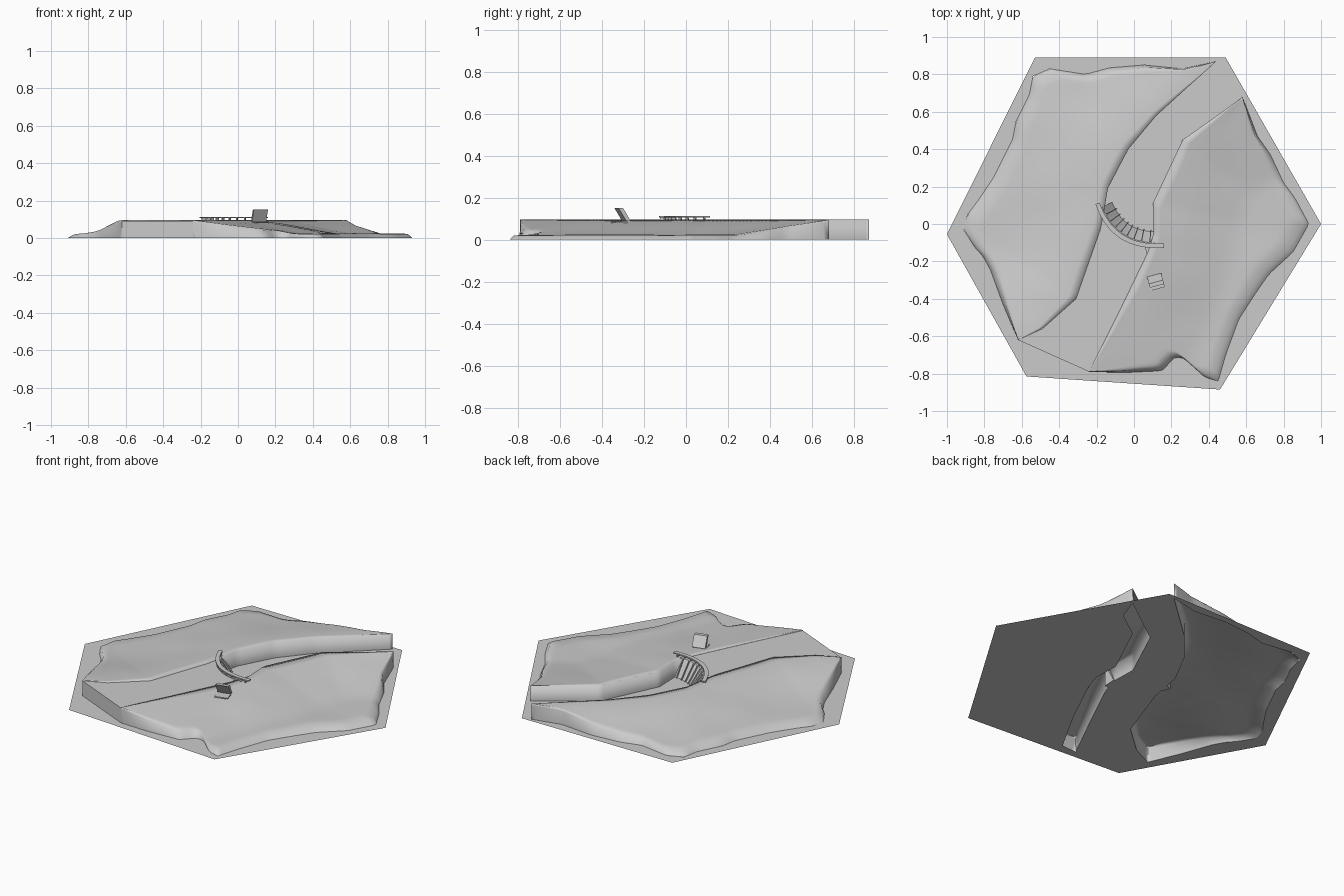
import bpy, bmesh, math
from mathutils import Vector, noise

if "Cube" in bpy.data.objects:
    bpy.data.objects.remove(bpy.data.objects["Cube"])

HEX = [(-1, -.055), (-.575, -.815), (.46, -.885), (1, 0), (.49, .89), (-.53, .89)]
LEFT_RIVER = [(-.62, -.62), (-.49, -.56), (-.31, -.40), (-.24, -.20), (-.18, -.03),
              (-.155, .10), (-.14, .19), (-.03, .40), (.12, .58), (.44, .87)]
LEFT_COAST = [(-.62, -.62), (-.70, -.43), (-.77, -.24), (-.81, -.17), (-.855, -.12), (-.91, -.03),
              (-.89, .05), (-.83, .13), (-.75, .25), (-.65, .45), (-.63, .55), (-.56, .69), (-.54, .79),
              (-.45, .83), (-.26, .80), (-.13, .835), (.05, .85), (.26, .83), (.44, .87)]
RIGHT_RIVER = [(-.24, -.79), (-.08, -.47), (.07, -.16), (.105, -.05), (.10, .11),
               (.18, .28), (.26, .45), (.43, .57), (.58, .68)]
RIGHT_COAST = [(-.24, -.79), (-.06, -.795), (.15, -.785), (.22, -.71), (.27, -.72), (.38, -.82),
               (.45, -.84), (.49, -.70), (.56, -.51), (.65, -.37), (.72, -.27), (.85, -.15),
               (.935, 0), (.86, .14), (.80, .22), (.73, .37), (.66, .47), (.58, .68)]
WATER = .091


def resample(pts, n):
    p = [Vector(q) for q in pts]
    seg = [(b - a).length for a, b in zip(p, p[1:])]
    total, out = sum(seg), []
    for i in range(n):
        d, k = total * i / (n - 1), 0
        while k < len(seg) - 1 and d > seg[k]:
            d -= seg[k]
            k += 1
        out.append(p[k].lerp(p[k + 1], min(1, d / seg[k])))
    return out


def river_distance(q, pts):
    best = 9
    for a, b in zip(pts, pts[1:]):
        a, b = Vector(a), Vector(b)
        t = max(0, min(1, (q - a).dot(b - a) / (b - a).length_squared))
        best = min(best, (q - a.lerp(b, t)).length)
    return best


def make(name, verts, faces, smooth=None, up=False):
    me = bpy.data.meshes.new(name)
    me.from_pydata([tuple(v) for v in verts], [], faces)
    bm = bmesh.new()
    bm.from_mesh(me)
    bmesh.ops.remove_doubles(bm, verts=bm.verts, dist=.0005)
    bmesh.ops.recalc_face_normals(bm, faces=bm.faces)
    if up and sum(f.normal.z * f.calc_area() for f in bm.faces) < 0:
        bmesh.ops.reverse_faces(bm, faces=bm.faces)
    bm.to_mesh(me)
    bm.free()
    ob = bpy.data.objects.new(name, me)
    bpy.context.collection.objects.link(ob)
    if smooth:
        bpy.ops.object.select_all(action='DESELECT')
        ob.select_set(True)
        bpy.context.view_layer.objects.active = ob
        bpy.ops.object.shade_smooth_by_angle(angle=math.radians(smooth))
    return ob


def sweep(name, path, section, smooth=None):
    """Sweep a closed (offset, z) section along a flat path."""
    n, m, verts, faces = len(path), len(section), [], []
    for i, p in enumerate(path):
        t = (path[min(i + 1, n - 1)] - path[max(i - 1, 0)]).normalized()
        verts += [(p.x - t.y * o, p.y + t.x * o, z) for o, z in section]
    for i in range(n - 1):
        for j in range(m):
            k = (j + 1) % m
            faces.append((i * m + j, i * m + k, (i + 1) * m + k, (i + 1) * m + j))
    faces += [tuple(range(m)), tuple(range((n - 1) * m, n * m))]
    return make(name, verts, faces, smooth)


# land shells: lofted from river bank to coast, sloping away from the river
def land(name, river, coast, slope, n=90, steps=14):
    a, b = resample(river, n), resample(coast, n)
    verts = [(p.x, p.y, 0) for p in a]              # foot of the bank
    for k in range(steps + 1):
        for p, q in zip(a, b):
            v = q.lerp(p, 1 - k / steps)
            span = (p - q).length
            if k == steps - 1:                      # last ring makes the steep coast
                v = q.lerp(p, min(1 / steps, .028 / max(span, .028)))
            h = slope(river_distance(v, river))
            h += .006 * noise.noise((v.x * 4, v.y * 4, 1.5)) * min(1, k / 4) * min(1, span * 3)
            h *= .9 if k == steps - 1 else 1
            h = min(h, .004 + max(0, v.x + .92) * .32)   # low western beach
            verts.append((v.x, v.y, 0 if k == steps else h))
    faces = [(o, o + 1, o + n + 1, o + n)
             for r in range(steps + 1) for o in range(r * n, r * n + n - 1)]
    return make(name, verts, faces, 120, up=True)


land("left_land", LEFT_RIVER, LEFT_COAST, lambda d: .024 + .071 * math.exp(-(d / .33) ** 2))
land("right_land", RIGHT_RIVER, RIGHT_COAST, lambda d: max(.022, .095 - .16 * d))

# hexagonal base sheet: open under the left land and along the right bank only
bank_strip = [(x + .10, y + (.005 if i == 0 else -.03)) for i, (x, y) in enumerate(RIGHT_RIVER[:-1])]
bm = bmesh.new()
for loop in (HEX, LEFT_RIVER + LEFT_COAST[-2:0:-1], RIGHT_RIVER + bank_strip[::-1]):
    vs = [bm.verts.new((x, y, 0)) for x, y in loop]
    for i in range(len(vs)):
        bm.edges.new((vs[i], vs[(i + 1) % len(vs)]))
bmesh.ops.triangle_fill(bm, use_beauty=True, use_dissolve=False, edges=bm.edges[:], normal=(0, 0, 1))
for f in bm.faces:
    if f.normal.z < 0:
        f.normal_flip()
mesh = bpy.data.meshes.new("base_sheet")
bm.to_mesh(mesh)
bm.free()
bpy.context.collection.objects.link(bpy.data.objects.new("base_sheet", mesh))

# arch of the dam, bowed upstream
A, B, C = Vector((-.195, .11)), Vector((-.11, -.135)), Vector((.16, -.115))
arch = [A * (1 - t) ** 2 + B * 2 * t * (1 - t) + C * t * t for t in [i / 20 for i in range(21)]]

# raised reservoir with its cut front face
edge = LEFT_RIVER[:6] + [tuple(p) for p in arch[3:17]] + RIGHT_RIVER[2::-1]
n = len(edge)
verts = [(x, y, WATER) for x, y in edge] + [(-.62, -.62, 0), (-.24, -.79, 0)]
make("reservoir", verts, [tuple(range(n)), (n - 1, 0, n, n + 1)], up=True)

# dam wall with sloping downstream face, and bridge deck
TOE = .075
sweep("dam_wall", arch[1:19], [(-.008, 0), (-.008, .096), (.016, .096), (TOE, 0)], 40)
sweep("dam_deck", arch, [(-.012, .106), (-.012, .113), (.012, .113), (.012, .106)], 40)


def box(name, centre, size, angle, shear=0):
    c, s = math.cos(angle), math.sin(angle)
    verts = []
    for x in (-.5, .5):
        for y in (-.5, .5):
            for z in (-.5, .5):
                u, v, w = x * size[0], y * size[1] + shear * z, z * size[2]
                verts.append((centre[0] + u * c - v * s, centre[1] + u * s + v * c, centre[2] + w))
    return make(name, verts, [(0, 1, 3, 2), (4, 6, 7, 5), (0, 4, 5, 1),
                              (2, 3, 7, 6), (0, 2, 6, 4), (1, 5, 7, 3)])


# bridge piers, and ribs running down the downstream face
for i in range(1, 20, 2):
    t = (arch[i + 1] - arch[i - 1]).normalized()
    nrm, turn = Vector((-t.y, t.x)), math.atan2(t.y, t.x)
    p = arch[i] + nrm * .002
    box("dam_pier", (p.x, p.y, .100), (.006, .020, .016), turn)
    if 1 < i < 19:
        p = arch[i] + nrm * ((.016 + TOE) / 2 + .004)
        box("dam_rib", (p.x, p.y, .048), (.005, .010, .096), turn, TOE * -1 + .016)

# leaning panel with a foot on the right bank
box("leaning_panel", (.115, -.302, .120), (.078, .022, .062), .26, -.038)
box("panel_foot", (.119, -.318, .083), (.078, .06, .006), .26)
